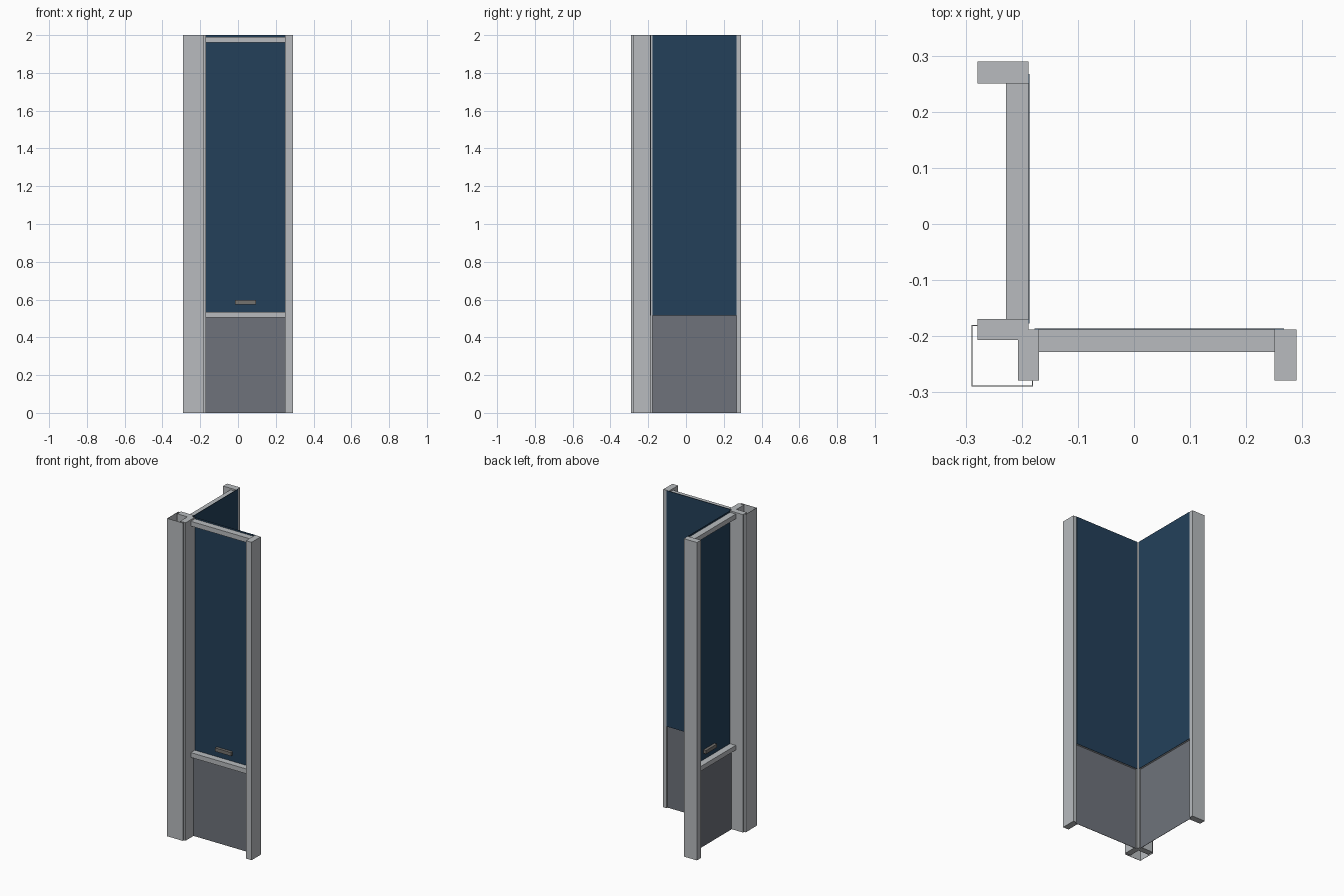
import bpy, bmesh

default = bpy.data.objects.get("Cube")
if default:
    bpy.data.objects.remove(default, do_unlink=True)


def material(name, rgb):
    m = bpy.data.materials.new(name)
    m.use_nodes = True
    m.diffuse_color = (*rgb, 1)
    m.node_tree.nodes["Principled BSDF"].inputs["Base Color"].default_value = (*rgb, 1)
    return m


ALUMINIUM = material("light_grey_aluminium", (0.48, 0.50, 0.52))
GLASS = material("dark_blue_glass", (0.017, 0.051, 0.102))
INFILL = material("grey_infill", (0.156, 0.171, 0.198))
HANDLE = material("handle_grey", (0.178, 0.171, 0.159))

HEIGHT = 2.0
INNER = -0.188        # inner face of the frames
SILL = 0.515          # joint between infill and glass
PANE = (-0.177, 0.267)
OPENING = (-0.169, 0.25)


def finish(name, bm, mat):
    bmesh.ops.recalc_face_normals(bm, faces=bm.faces)
    mesh = bpy.data.meshes.new(name)
    bm.to_mesh(mesh)
    bm.free()
    ob = bpy.data.objects.new(name, mesh)
    bpy.context.collection.objects.link(ob)
    if mat:
        mesh.materials.append(mat)
    return ob


def box(name, xs, ys, zs, mat, swap=False):
    """Box from three ranges; swap reflects it across the corner diagonal."""
    if swap:
        xs, ys = ys, xs
    bm = bmesh.new()
    bmesh.ops.create_cube(bm, size=1)
    for v in bm.verts:
        v.co = [r[0] if c < 0 else r[1] for c, r in zip(v.co, (xs, ys, zs))]
    return finish(name, bm, mat)


def build_bay(side, swap):
    full = (0, HEIGHT)
    depth = (-0.279, INNER)

    # Frame members
    frames = [
        box(side + "_end_mullion", (0.25, 0.29), depth, full, ALUMINIUM, swap),
        box(side + "_corner_mullion", (-0.207, OPENING[0]), depth, full, ALUMINIUM, swap),
        box(side + "_sill_transom", OPENING, (-0.228, INNER), (0.505, 0.535), ALUMINIUM, swap),
    ]
    box(side + "_top_transom", OPENING, (-0.228, INNER), (1.96, 1.99), ALUMINIUM, swap)

    # Rebate that seats the lower infill
    cutter = box(side + "_rebate_cutter", PANE, (-0.2, -0.15), (-0.1, SILL), None, swap)
    cutter.hide_render = True
    cutter.hide_viewport = True
    cutter.display_type = 'WIRE'
    for ob in frames:
        mod = ob.modifiers.new("rebate", 'BOOLEAN')
        mod.operation = 'DIFFERENCE'
        mod.solver = 'EXACT'
        mod.object = cutter

    # Glass pane, infill and handle
    box(side + "_glass", PANE, (INNER, INNER + 0.002), (SILL, HEIGHT), GLASS, swap)
    box(side + "_infill", PANE, (-0.2, -0.198), (0, SILL), INFILL, swap)
    box(side + "_handle", (-0.015, 0.095), (-0.206, INNER), (0.575, 0.597), HANDLE, swap)


build_bay("front", False)
build_bay("side", True)

# Hollow corner cover, a folded sheet around the outside
OUT, LIP, BACK = -0.289, -0.181, -0.279
path = [(BACK, LIP), (OUT, LIP), (OUT, OUT), (LIP, OUT), (LIP, BACK)]
bm = bmesh.new()
edges = []
rows = [[bm.verts.new((x, y, z)) for x, y in path] for z in (0, HEIGHT)]
for i in range(len(path) - 1):
    bm.faces.new((rows[0][i], rows[0][i + 1], rows[1][i + 1], rows[1][i]))
cover = finish("corner_cover", bm, ALUMINIUM)
solid = cover.modifiers.new("sheet", 'SOLIDIFY')
solid.thickness = 0.002
solid.offset = 0
solid.use_even_offset = True
